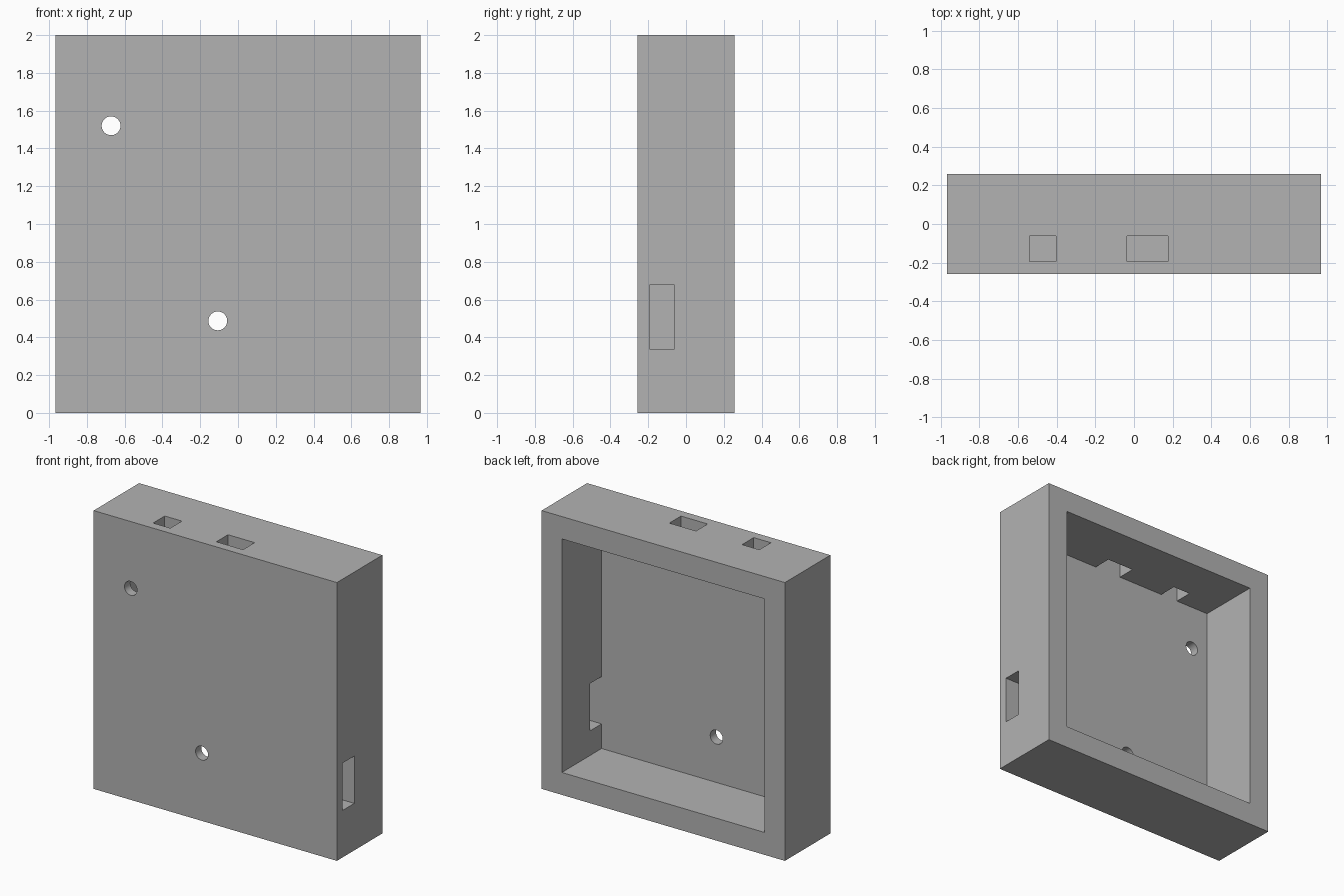
import bpy
import math

cube = bpy.data.objects.get("Cube")
if cube:
    bpy.data.objects.remove(cube, do_unlink=True)

WIDTH, DEPTH, HEIGHT = 1.934, 0.516, 2.0
WALL, FRONT = 0.161, 0.065
FLOOR_Y = -DEPTH / 2 + FRONT      # inner face of the front panel
SLOT_END = FLOOR_Y + 0.132


def box(name, x, y, z):
    """Box spanning the given (low, high) ranges."""
    ranges = (x, y, z)
    bpy.ops.mesh.primitive_cube_add(size=1, location=[(a + b) / 2 for a, b in ranges])
    ob = bpy.context.object
    ob.name = name
    ob.scale = [b - a for a, b in ranges]
    bpy.ops.object.transform_apply(location=True, rotation=True, scale=True)
    return ob


def round_hole(name, x, z, radius=0.05):
    bpy.ops.mesh.primitive_cylinder_add(
        vertices=32, radius=radius, depth=0.3,
        location=(x, -DEPTH / 2, z), rotation=(math.pi / 2, 0, 0))
    ob = bpy.context.object
    ob.name = name
    return ob


def cut(target, cutter):
    """Subtract the cutter from the target and discard it."""
    cutter.hide_render = True
    bpy.context.view_layer.objects.active = target
    mod = target.modifiers.new("cut", 'BOOLEAN')
    mod.operation = 'DIFFERENCE'
    mod.solver = 'EXACT'
    mod.object = cutter
    bpy.ops.object.modifier_apply(modifier=mod.name)
    bpy.data.objects.remove(cutter, do_unlink=True)


# Enclosure body
half = WIDTH / 2
body = box("enclosure", (-half, half), (-DEPTH / 2, DEPTH / 2), (0, HEIGHT))

# Cavity open at the back
inner = half - WALL
cut(body, box("cavity", (-inner, inner), (FLOOR_Y, DEPTH), (WALL, HEIGHT - WALL)))

# Connector slots through the top wall
for x in ((-0.54, -0.403), (-0.037, 0.175)):
    cut(body, box("top_slot", x, (FLOOR_Y, SLOT_END), (HEIGHT - WALL - 0.1, HEIGHT + 0.1)))

# Connector slot through the left wall
cut(body, box("side_slot", (inner - 0.1, half + 0.1), (FLOOR_Y, SLOT_END), (0.338, 0.678)))

# Round holes through the front panel
for x, z in ((-0.672, 1.52), (-0.107, 0.487)):
    cut(body, round_hole("front_hole", x, z))

# Plain grey material
grey = bpy.data.materials.new("plain grey")
grey.use_nodes = True
colour = (0.45, 0.45, 0.45, 1)
grey.diffuse_color = colour
grey.node_tree.nodes["Principled BSDF"].inputs["Base Color"].default_value = colour
body.data.materials.clear()
body.data.materials.append(grey)

# Smooth hole walls, sharp box edges
bpy.ops.object.select_all(action='DESELECT')
body.select_set(True)
bpy.context.view_layer.objects.active = body
bpy.ops.object.shade_smooth_by_angle(angle=math.radians(30))
